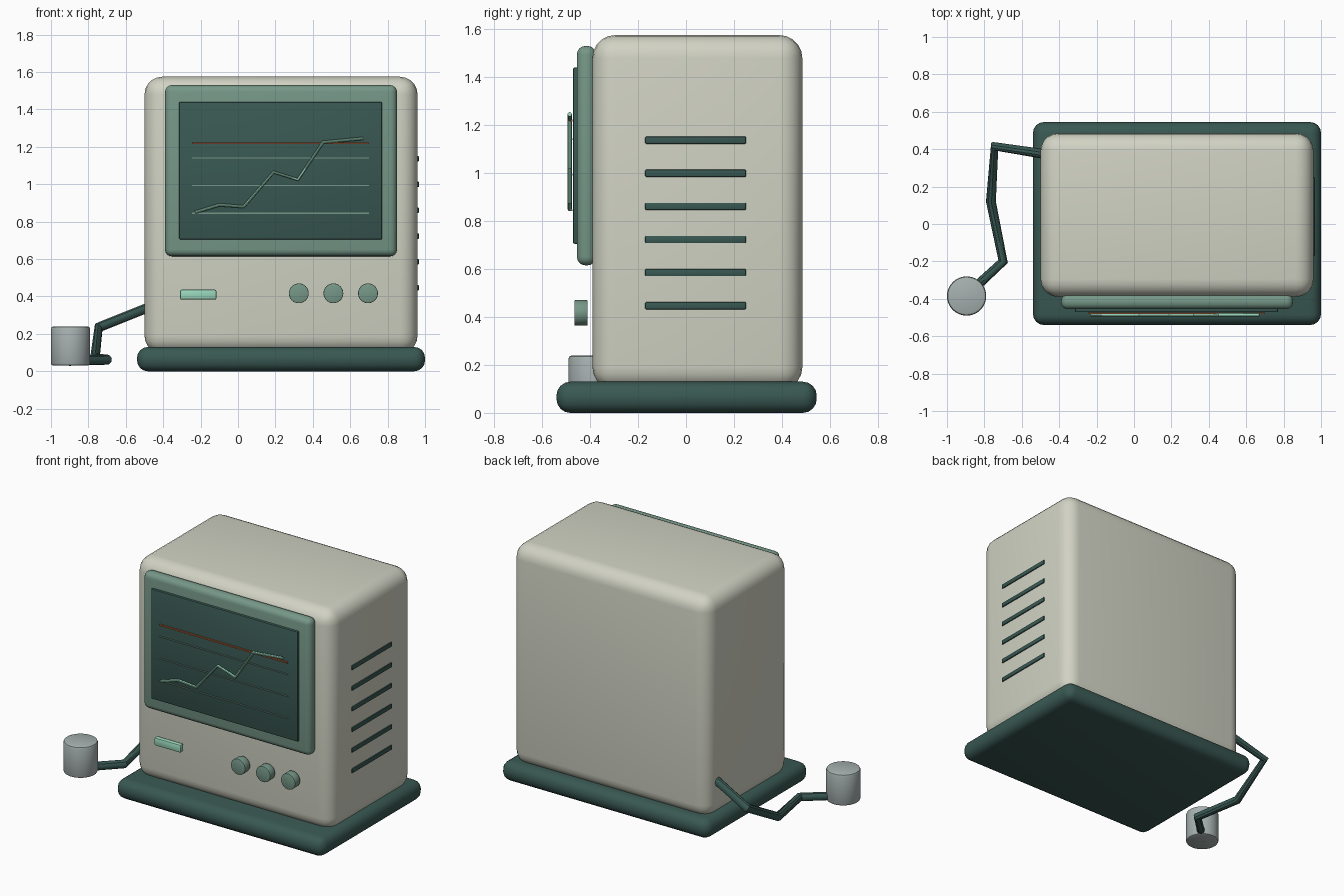
import bpy, bmesh, math
from mathutils import Matrix

if "Cube" in bpy.data.objects:
    bpy.data.objects.remove(bpy.data.objects["Cube"])


def material(name, rgb):
    m = bpy.data.materials.new(name)
    m.diffuse_color = (*rgb, 1.0)
    m.use_nodes = True
    m.node_tree.nodes["Principled BSDF"].inputs["Base Color"].default_value = m.diffuse_color
    return m


CREAM = material("warm cream", (0.64, 0.65, 0.55))
TEAL = material("dark teal", (0.041, 0.098, 0.085))
SAGE = material("sage green", (0.18, 0.31, 0.245))
MINT = material("mint", (0.32, 0.68, 0.50))
RUST = material("rust orange", (0.40, 0.11, 0.04))
GREY = material("cool grey", (0.38, 0.44, 0.43))


def finish(obj, mat, bevel=0.0, segments=3):
    """Assign colour, round the edges and smooth the shading."""
    obj.data.materials.append(mat)
    if bevel:
        mod = obj.modifiers.new("rounding", "BEVEL")
        mod.width = bevel
        mod.segments = segments
        mod.limit_method = "ANGLE"
        mod.angle_limit = math.radians(40)
    bpy.ops.object.select_all(action="DESELECT")
    obj.select_set(True)
    bpy.context.view_layer.objects.active = obj
    if bevel:
        bpy.ops.object.modifier_apply(modifier="rounding")
    bpy.ops.object.shade_smooth_by_angle(angle=math.radians(35))
    return obj


def mesh_object(name, bm):
    mesh = bpy.data.meshes.new(name)
    bm.to_mesh(mesh)
    bm.free()
    obj = bpy.data.objects.new(name, mesh)
    bpy.context.collection.objects.link(obj)
    return obj


def box(name, xs, ys, zs, mat, bevel=0.0, segments=3):
    """Rounded box given by its extents on each axis."""
    bm = bmesh.new()
    bmesh.ops.create_cube(bm, size=1)
    for v in bm.verts:
        v.co = [(a + b) / 2 + c * (b - a) for c, (a, b) in zip(v.co, (xs, ys, zs))]
    return finish(mesh_object(name, bm), mat, bevel, segments)


def cylinder(name, centre, radius, depth, mat, axis="Z", bevel=0.0, sides=32):
    bm = bmesh.new()
    turn = Matrix.Rotation(math.pi / 2, 4, "X") if axis == "Y" else Matrix()
    bmesh.ops.create_cone(bm, cap_ends=True, segments=sides, radius1=radius,
                          radius2=radius, depth=depth,
                          matrix=Matrix.Translation(centre) @ turn)
    return finish(mesh_object(name, bm), mat, bevel, 2)


def tube(name, points, radius, mat):
    """Round tube along straight segments."""
    curve = bpy.data.curves.new(name, "CURVE")
    curve.dimensions = "3D"
    curve.bevel_depth = radius
    curve.bevel_resolution = 3
    curve.use_fill_caps = True
    spline = curve.splines.new("POLY")
    spline.points.add(len(points) - 1)
    for p, co in zip(spline.points, points):
        p.co = (*co, 1)
    obj = bpy.data.objects.new(name, curve)
    bpy.context.collection.objects.link(obj)
    bpy.ops.object.select_all(action="DESELECT")
    obj.select_set(True)
    bpy.context.view_layer.objects.active = obj
    bpy.ops.object.convert(target="MESH")
    obj = bpy.context.view_layer.objects.active
    obj.data.materials.clear()
    return finish(obj, mat)


# Housing on its wide foot
box("base", (-0.54, 1.0), (-0.54, 0.545), (0, 0.13), TEAL, 0.058, 4)
box("housing", (-0.5, 0.96), (-0.39, 0.485), (0.095, 1.575), CREAM, 0.095, 5)

# Screen with its raised surround
box("screen_surround", (-0.39, 0.85), (-0.455, -0.375), (0.615, 1.53), SAGE, 0.036, 4)
box("screen", (-0.315, 0.77), (-0.471, -0.44), (0.705, 1.44), TEAL, 0.006, 2)

# Graph: grid lines, limit line and trace
for i, z in enumerate((0.845, 0.993, 1.14)):
    box(f"grid_line_{i + 1}", (-0.245, 0.70), (-0.479, -0.473), (z - 0.003, z + 0.003), SAGE)
box("limit_line", (-0.245, 0.70), (-0.482, -0.473), (1.215, 1.224), RUST)
trace = [(-0.23, 0.85), (-0.10, 0.89), (0.03, 0.88), (0.19, 1.065),
         (0.32, 1.025), (0.455, 1.225), (0.67, 1.245)]
tube("graph_trace", [(x, -0.485, z) for x, z in trace], 0.009, MINT)

# Front controls
for i, x in enumerate((0.325, 0.51, 0.695)):
    cylinder(f"knob_{i + 1}", (x, -0.4375, 0.417), 0.053, 0.055, SAGE, "Y", 0.004)
box("indicator_light", (-0.31, -0.115), (-0.445, -0.41), (0.383, 0.436), MINT, 0.009, 2)

# Vent slats on the right side
for i in range(6):
    z = 0.447 + i * 0.138
    box(f"vent_{i + 1}", (0.94, 0.967), (-0.17, 0.25), (z - 0.015, z + 0.015), TEAL, 0.004, 2)

# Sensor on a bent cable
tube("cable", [(-0.42, 0.365, 0.365), (-0.745, 0.415, 0.235), (-0.765, 0.12, 0.07),
               (-0.70, -0.20, 0.062), (-0.90, -0.385, 0.056)], 0.027, TEAL)
cylinder("sensor", (-0.895, -0.385, 0.135), 0.105, 0.21, GREY, "Z", 0.014, 40)
